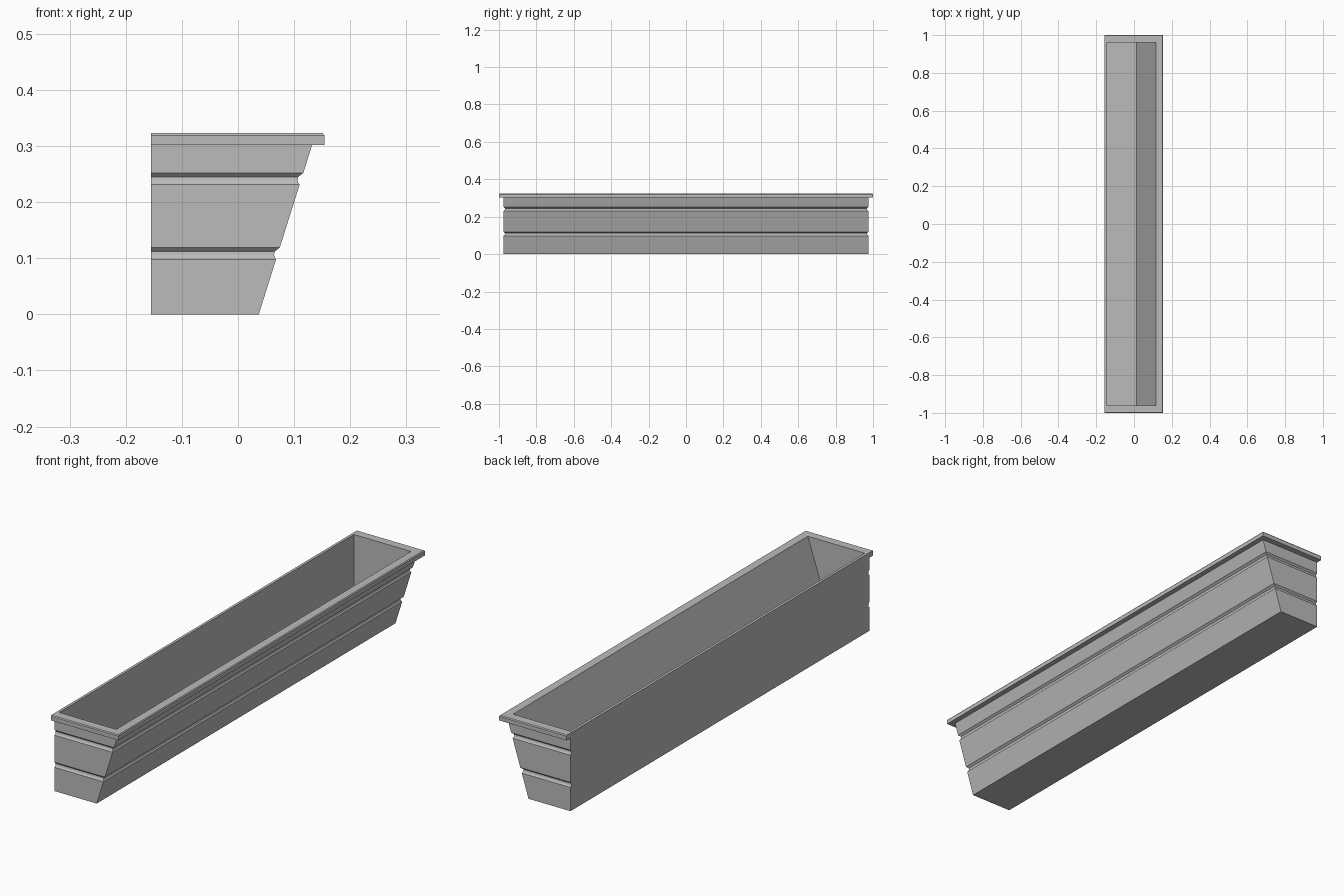
import bpy
import bmesh

cube = bpy.data.objects.get("Cube")
if cube:
    bpy.data.objects.remove(cube, do_unlink=True)

BACK = -0.155          # flat wall side
BODY_Y = 0.975         # half length of the body
SLOPE = 0.315          # lean of the sloping side


def material(name, colour):
    mat = bpy.data.materials.new(name)
    mat.use_nodes = True
    mat.diffuse_color = colour
    mat.node_tree.nodes["Principled BSDF"].inputs["Base Color"].default_value = colour
    return mat


def body_ring(z, depth=0.0):
    """Outer body section, cut in by depth on the sloping side and both ends."""
    return BACK, 0.037 + SLOPE * z - depth, BODY_Y - depth, z


def groove(z):
    """Cove rising to a sharp overhanging lip."""
    cove = [(0, 0), (0.004, 0.004), (0.008, 0.006), (0.014, 0.007), (0.021, 0)]
    return [body_ring(z + dz, depth) for dz, depth in cove]


def loft(name, rings, mat):
    """Skin rectangular sections (x_min, x_max, half_y, z) and cap both ends."""
    bm = bmesh.new()
    loops = []
    for x0, x1, y, z in rings:
        corners = [(x0, -y), (x1, -y), (x1, y), (x0, y)]
        loops.append([bm.verts.new((cx, cy, z)) for cx, cy in corners])
    for low, high in zip(loops, loops[1:]):
        for i in range(4):
            j = (i + 1) % 4
            bm.faces.new((low[i], low[j], high[j], high[i]))
    bm.faces.new(loops[0][::-1])
    bm.faces.new(loops[-1])
    bmesh.ops.recalc_face_normals(bm, faces=bm.faces)
    mesh = bpy.data.meshes.new(name)
    bm.to_mesh(mesh)
    bm.free()
    mesh.materials.append(mat)
    obj = bpy.data.objects.new(name, mesh)
    bpy.context.collection.objects.link(obj)
    return obj


stone = material("stone_grey", (0.5, 0.5, 0.5, 1))

# Outer body with two decorative grooves
rings = [body_ring(0)] + groove(0.098) + groove(0.231) + [body_ring(0.302)]

# Overhanging rim with a small chamfer
rings += [(BACK, 0.154, 1.0, 0.302),
          (BACK, 0.154, 1.0, 0.319),
          (BACK, 0.151, 0.997, 0.323)]

# Hollow inside down to the floor
rings += [(-0.144, 0.117, 0.962, 0.323),
          (-0.144, 0.012, 0.962, 0.01)]

loft("planter_box", rings, stone)
